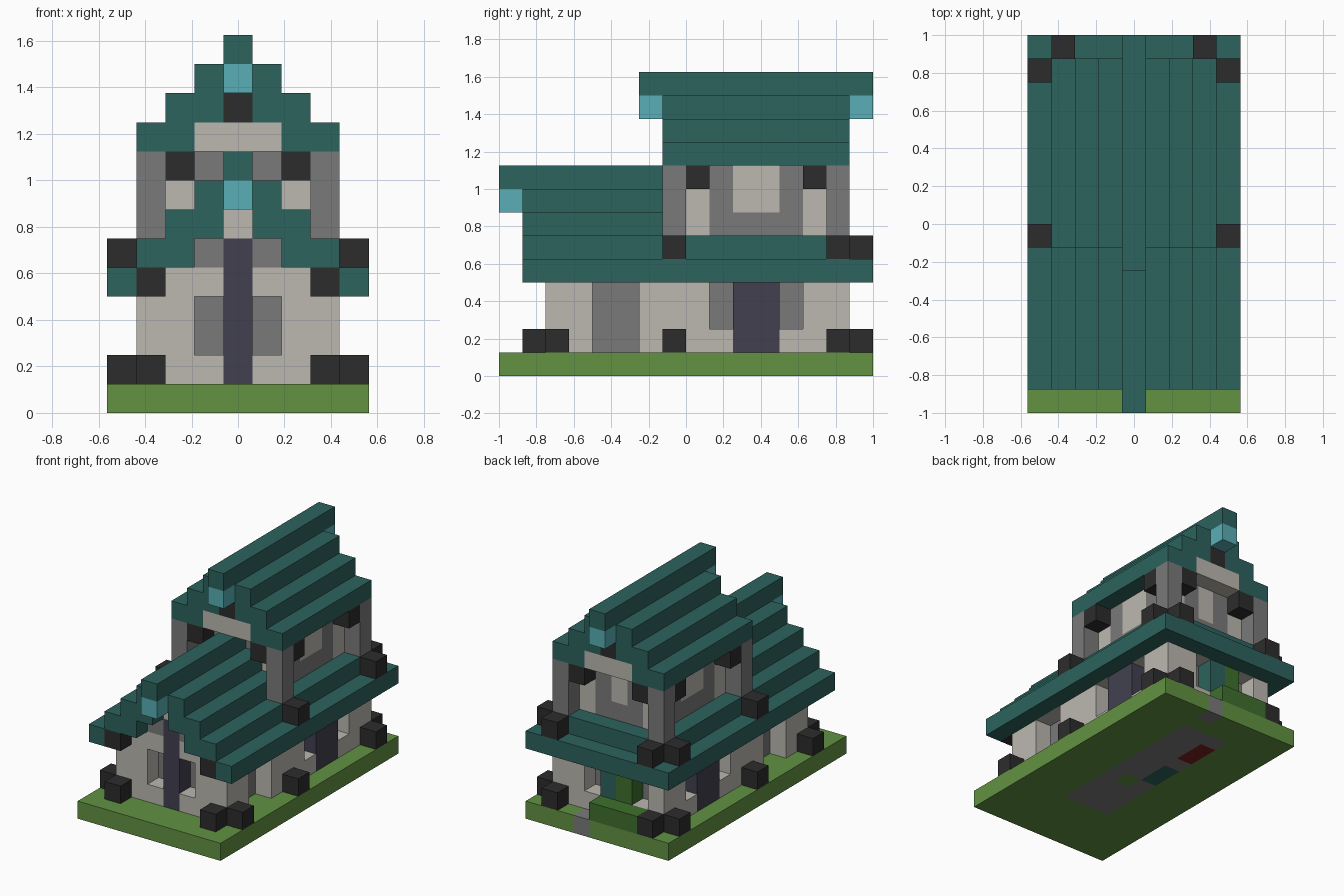
import bpy
import bmesh
from mathutils import Vector

if "Cube" in bpy.data.objects:
    bpy.data.objects.remove(bpy.data.objects["Cube"], do_unlink=True)

CELL = 0.125
COLS, ROWS = 9, 16          # plan size of the block grid


def linear(value):
    value /= 255
    return value / 12.92 if value <= 0.04045 else ((value + 0.055) / 1.055) ** 2.4


def material(name, *rgb):
    mat = bpy.data.materials.new(name)
    colour = [linear(c) for c in rgb] + [1]
    mat.diffuse_color = colour
    mat.use_nodes = True
    mat.node_tree.nodes["Principled BSDF"].inputs["Base Color"].default_value = colour
    return mat


grass = material("grass_green", 98, 146, 66)
hedge_green = material("hedge_green", 62, 112, 44)
teal = material("roof_teal", 45, 99, 94)
cyan = material("lamp_cyan", 88, 175, 182)
plaster = material("plaster_beige", 188, 184, 176)
stone = material("stone_grey", 122, 122, 122)
black = material("trim_black", 44, 44, 44)
slate = material("door_slate", 66, 64, 80)
red = material("rug_red", 125, 32, 32)


def grid_point(i, j, k):
    return Vector((i - COLS / 2, j - ROWS / 2, k)) * CELL


def finish(name, bm, mats):
    mesh = bpy.data.meshes.new(name)
    bm.to_mesh(mesh)
    bm.free()
    for mat in mats:
        mesh.materials.append(mat)
    obj = bpy.data.objects.new(name, mesh)
    bpy.context.collection.objects.link(obj)
    return obj


def add_box(bm, x, y, z):
    low = grid_point(x[0], y[0], z[0])
    high = grid_point(x[1], y[1], z[1])
    verts = bmesh.ops.create_cube(bm, size=1)["verts"]
    bmesh.ops.scale(bm, vec=high - low, verts=verts)
    bmesh.ops.translate(bm, vec=(low + high) / 2, verts=verts)


def part(name, mat, *boxes, mirror=False):
    """Boxes are (x, y, z) spans in cells; mirror repeats them across the middle."""
    bm = bmesh.new()
    for x, y, z in boxes:
        add_box(bm, x, y, z)
        if mirror:
            add_box(bm, (COLS - x[1], COLS - x[0]), y, z)
    return finish(name, bm, [mat])


def cell(i, j, k):
    return (i, i + 1), (j, j + 1), (k, k + 1)


# Ground slab, cut into cells so that the floor and path take their own colours
bm = bmesh.new()
add_box(bm, (0, COLS), (0, ROWS), (0, 1))
for axis, count in ((Vector((1, 0, 0)), COLS), (Vector((0, 1, 0)), ROWS)):
    for n in range(1, count):
        bmesh.ops.bisect_plane(bm, geom=bm.verts[:] + bm.edges[:] + bm.faces[:],
                               plane_co=grid_point(n, n, 0), plane_no=axis)
for face in bm.faces:
    centre = face.calc_center_median() / CELL
    i = min(int(centre.x + COLS / 2), COLS - 1)
    j = min(int(centre.y + ROWS / 2), ROWS - 1)
    path = i == 5 and j == ROWS - 1
    floor = 3 <= i <= 5 and 4 <= j <= 13 and (i, j) != (4, 7)
    if i == 3 and j in (11, 12):
        face.material_index = 2
    elif i == 3 and j in (8, 9):
        face.material_index = 3
    elif path or floor:
        face.material_index = 1
finish("ground", bm, [grass, stone, red, teal])

# Lower storey
full, sill, lintel, opening = (1, 5), (1, 2), (4, 5), (1, 4)
front, back, side = (2, 3), (14, 15), (1, 2)
part("lower_core", stone, ((2, 7), (3, 14), full))
part("front_wall", plaster, ((1, 3), front, full), ((3, 4), front, sill),
     ((3, 4), front, lintel), mirror=True)
part("front_door", slate, ((4, 5), front, (1, 6)))
part("side_wall", plaster, (side, (3, 14), lintel), (side, (3, 4), opening),
     (side, (6, 9), opening), (side, (9, 10), sill), (side, (12, 13), sill),
     (side, (13, 14), opening), mirror=True)
part("side_door", slate, (side, (10, 12), opening), mirror=True)
part("back_wall", plaster, ((1, 8), back, lintel), ((1, 2), back, opening),
     ((2, 3), back, sill), ((5, 6), back, sill), ((6, 8), back, opening))
part("back_door", teal, ((4, 5), back, opening))
part("back_vine", hedge_green, ((3, 4), back, opening))
part("hedge", hedge_green, ((2, 5), (15, 16), (1, 2)))

# Black corner stones: at the foot, on the eaves and under the front eaves
part("foot_stone", black, *[cell(i, j, 1) for i, j in
     ((0, 2), (1, 1), (0, 7), (0, 14), (1, 15))], mirror=True)
part("eave_stone", black, *[cell(i, j, 5) for i, j in
     ((0, 7), (0, 14), (1, 15))], mirror=True)
part("eave_bracket", black, cell(1, 1, 4), mirror=True)

# Lower roof, in steps, with the gable wall below it
part("gable_stone", stone, ((3, 4), front, (5, 6)), mirror=True)
part("attic", stone, ((3, 6), (3, 7), (5, 6)))
part("gable_top", plaster, ((4, 5), (2, 8), (6, 7)))
part("lower_eave", teal, ((0, 1), (1, 16), lintel), mirror=True)
part("back_eave", teal, ((1, 8), (15, 16), lintel))
part("upper_floor", teal, ((1, 8), (7, 15), (5, 6)))
part("lower_roof_step", teal, ((1, 3), (1, 7), (5, 6)),
     ((2, 4), (1, 8), (6, 7)), mirror=True)
part("lower_roof_top", teal, ((3, 6), (1, 8), (7, 8)))
part("lower_ridge", teal, ((4, 5), (0, 8), (8, 9)))
part("lower_lamp", cyan, cell(4, 0, 7))

# Upper storey
storey, below, window = (6, 9), (6, 7), (7, 9)
wall, rear = (2, 3), (13, 14)
part("upper_core", stone, ((3, 6), (8, 13), storey))
part("upper_post", stone, (side, (7, 8), storey), (side, back, storey), mirror=True)
part("upper_corner", plaster, (wall, (8, 9), storey), (wall, rear, storey), mirror=True)
part("upper_side_wall", stone, (wall, (9, 10), storey), (wall, (12, 13), storey),
     (wall, (10, 12), below), mirror=True)
part("upper_side_window", plaster, (wall, (10, 12), window), mirror=True)
part("upper_back_wall", stone, ((3, 4), rear, storey), ((5, 6), rear, storey),
     ((4, 5), rear, below))
part("upper_back_window", plaster, ((4, 5), rear, window))
part("upper_bracket", black, *[cell(i, j, 8) for i, j in
     ((1, 8), (1, 13), (2, 7), (2, 14))], mirror=True)

# Upper roof
length = (7, 15)
part("upper_roof_step", teal, ((1, 3), length, (9, 10)),
     ((2, 4), length, (10, 11)), mirror=True)
part("upper_gable", plaster, ((3, 6), length, (9, 10)))
part("upper_gable_beam", black, ((4, 5), length, (10, 11)))
part("upper_roof_top", teal, ((3, 6), length, (11, 12)))
part("upper_ridge", teal, ((4, 5), (6, 16), (12, 13)))
part("upper_lamp", cyan, cell(4, 6, 11), cell(4, 15, 11))
